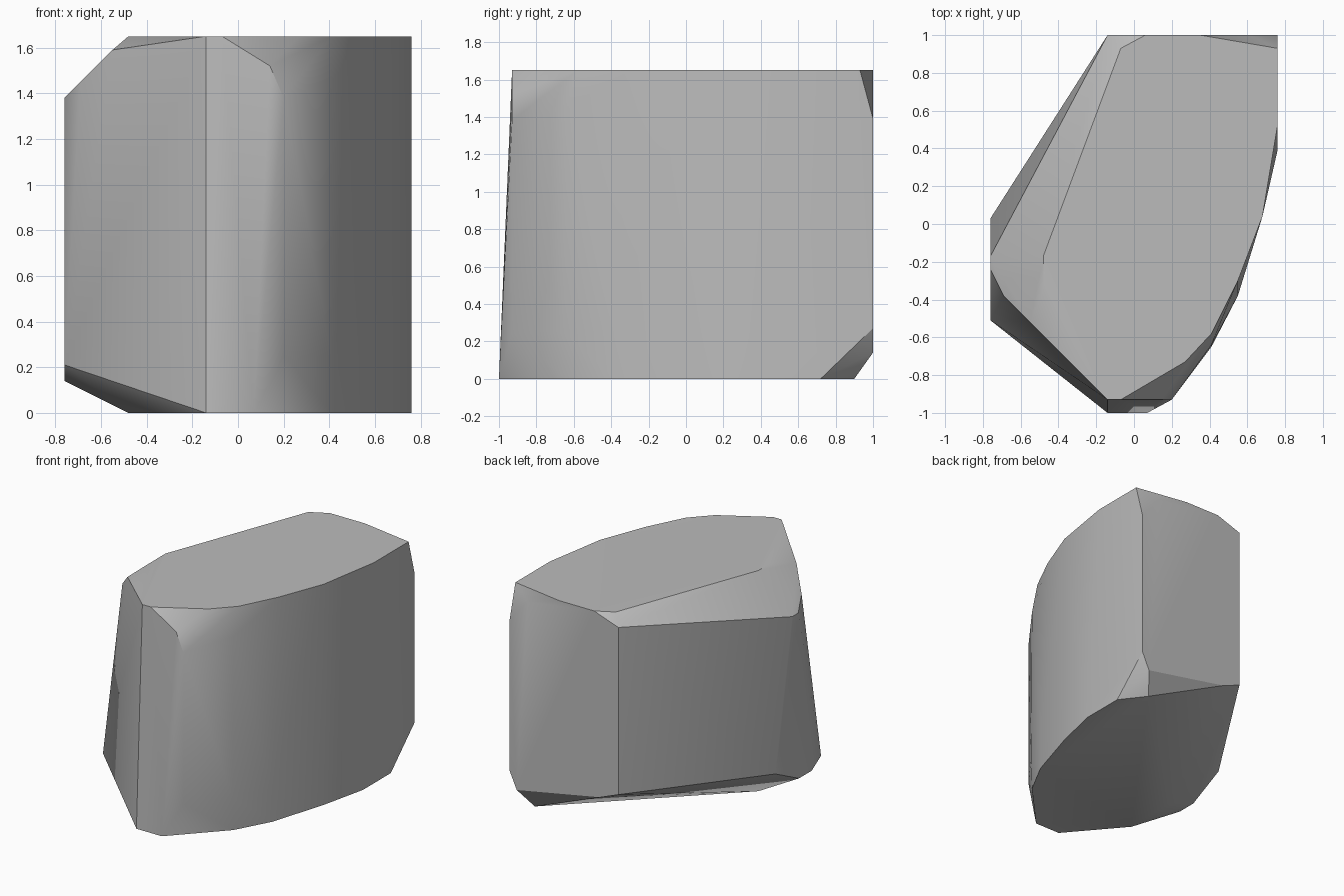
import bpy
import bmesh
import math

default_cube = bpy.data.objects.get("Cube")
if default_cube:
    bpy.data.objects.remove(default_cube, do_unlink=True)


def make_material(name, colour):
    material = bpy.data.materials.new(name)
    material.use_nodes = True
    material.diffuse_color = colour
    material.node_tree.nodes["Principled BSDF"].inputs["Base Color"].default_value = colour
    return material


def make_hull(name, outline_groups, material):
    """Wrap a faceted solid around groups of outline corners."""
    mesh = bpy.data.meshes.new(name)
    bm = bmesh.new()
    for group in outline_groups:
        for corner in group:
            bm.verts.new(corner)
    hull = bmesh.ops.convex_hull(bm, input=bm.verts[:])
    unused = [v for v in hull["geom_interior"] if isinstance(v, bmesh.types.BMVert)]
    bmesh.ops.delete(bm, geom=unused, context="VERTS")
    # Merge nearly coplanar triangles into clean cut faces
    bmesh.ops.dissolve_limit(bm, angle_limit=math.radians(1), verts=bm.verts[:], edges=bm.edges[:])
    bmesh.ops.recalc_face_normals(bm, faces=bm.faces[:])
    bm.to_mesh(mesh)
    bm.free()
    mesh.materials.append(material)
    rock = bpy.data.objects.new(name, mesh)
    bpy.context.collection.objects.link(rock)
    return rock


def at_height(z, outline):
    return [(x, y, z) for x, y in outline]


HEIGHT = 1.65

# Flat top, with a rounded right flank and a clipped left side
top = at_height(HEIGHT, [
    (-.14, -.93), (-.07, -.93), (.27, -.73), (.41, -.58), (.55, -.3), (.68, .04),
    (.76, .52), (.76, .93), (.35, 1), (.06, 1), (-.07, .93), (-.48, -.17), (-.48, -.36)])

# Flat base, cut back diagonally on the left and behind
base = at_height(0, [
    (-.14, -1), (.07, -1), (.24, -.82), (.41, -.64), (.55, -.38), (.68, .04),
    (.76, .39), (.76, .72), (.62, .9), (-.48, -.17), (-.48, -.6)])

# Worn corners just under the top
shoulder = [
    (-.55, -.52, 1.59), (-.69, -.38, 1.45), (-.76, -.24, 1.38), (-.76, -.17, 1.38),
    (-.14, 1, 1.58), (.61, 1, 1.57), (.76, 1, 1.39),
    (.14, -.93, 1.52), (.2, -.93, 1.38), (.41, -.64, 1.45)]

# Worn corners just above the base
foot = [
    (-.76, -.51, .21), (-.76, -.4, .14), (-.76, -.25, .14), (-.76, .03, .28),
    (-.14, 1, .33), (.01, 1, .27), (.7, 1, .14), (.76, 1, .27),
    (.2, -.93, .25), (.41, -.65, .25), (.55, -.38, .25)]

stone_grey = make_material("stone grey", (.5, .5, .5, 1))
rock = make_hull("rock", [top, base, shoulder, foot], stone_grey)

# Soft flanks, crisp cut edges
bpy.context.view_layer.objects.active = rock
rock.select_set(True)
bpy.ops.object.shade_smooth_by_angle(angle=math.radians(32))
